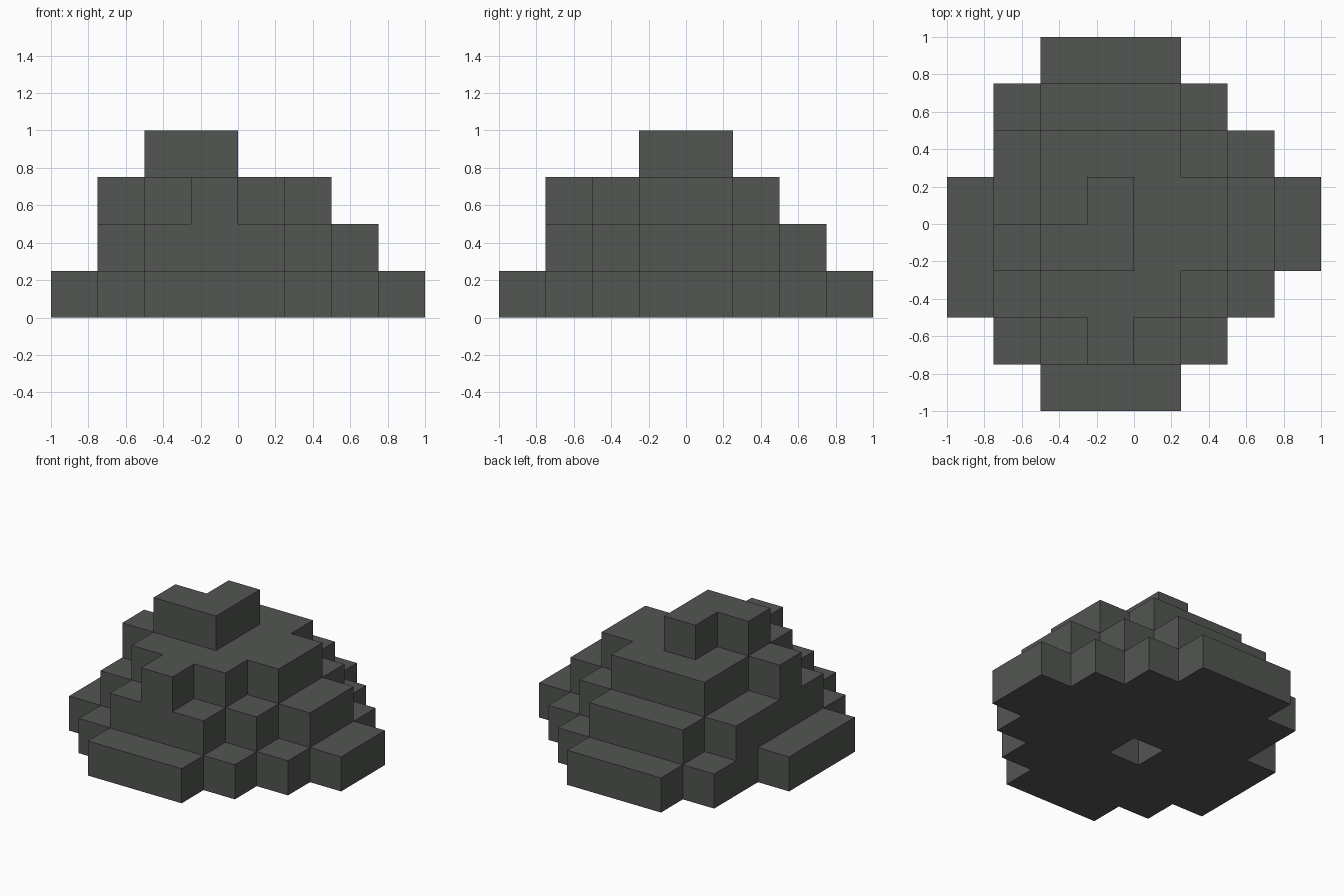
import bpy
import bmesh
from mathutils import Vector

cube = bpy.data.objects.get("Cube")
if cube:
    bpy.data.objects.remove(cube, do_unlink=True)

CELL = 0.25  # edge length of one block

# Each tier, bottom to top: row from the front -> (first, last) block from the -x side
TIERS = [
    {0: (2, 4), 1: (1, 5), 2: (0, 6), 3: (0, 7), 4: (0, 7), 5: (1, 6), 6: (1, 5), 7: (2, 4)},
    {1: (2, 4), 2: (1, 5), 3: (1, 6), 4: (1, 6), 5: (1, 5), 6: (2, 4)},
    {1: (3, 3), 2: (2, 4), 3: (1, 5), 4: (2, 5), 5: (2, 4)},
    {3: (2, 3), 4: (3, 3)},
]
HOLLOW = (3, 3, 0)  # pocket in the underside

# Stone material
stone = bpy.data.materials.new("dark_grey_stone")
stone.use_nodes = True
colour = (0.084, 0.092, 0.084, 1.0)
stone.diffuse_color = colour
bsdf = next(n for n in stone.node_tree.nodes if n.type == "BSDF_PRINCIPLED")
bsdf.inputs["Base Color"].default_value = colour
bsdf.inputs["Roughness"].default_value = 0.9

# Fill the tiers with blocks
blocks = {(i, j, k)
          for k, rows in enumerate(TIERS)
          for j, (first, last) in rows.items()
          for i in range(first, last + 1)}
blocks.discard(HOLLOW)


def add_side(bm, block, axis, sign):
    """Add the square on one side of a block, facing outward."""
    normal, u, v = Vector(), Vector(), Vector()
    normal[axis] = sign
    u[(axis + 1) % 3] = 0.5
    v[(axis + 2) % 3] = 0.5 * sign
    centre = Vector(block) + Vector((0.5, 0.5, 0.5)) + normal * 0.5
    corners = (centre - u - v, centre + u - v, centre + u + v, centre - u + v)
    bm.faces.new([bm.verts.new((c - Vector((4, 4, 0))) * CELL) for c in corners])


# Stepped mound: keep only the exposed sides of the blocks
bm = bmesh.new()
for block in sorted(blocks):
    for axis in range(3):
        for sign in (-1, 1):
            neighbour = list(block)
            neighbour[axis] += sign
            if tuple(neighbour) not in blocks:
                add_side(bm, block, axis, sign)
bmesh.ops.remove_doubles(bm, verts=bm.verts, dist=0.001)

mesh = bpy.data.meshes.new("stepped_rock_mound")
bm.to_mesh(mesh)
bm.free()
mesh.materials.append(stone)
mound = bpy.data.objects.new("stepped_rock_mound", mesh)
bpy.context.collection.objects.link(mound)
